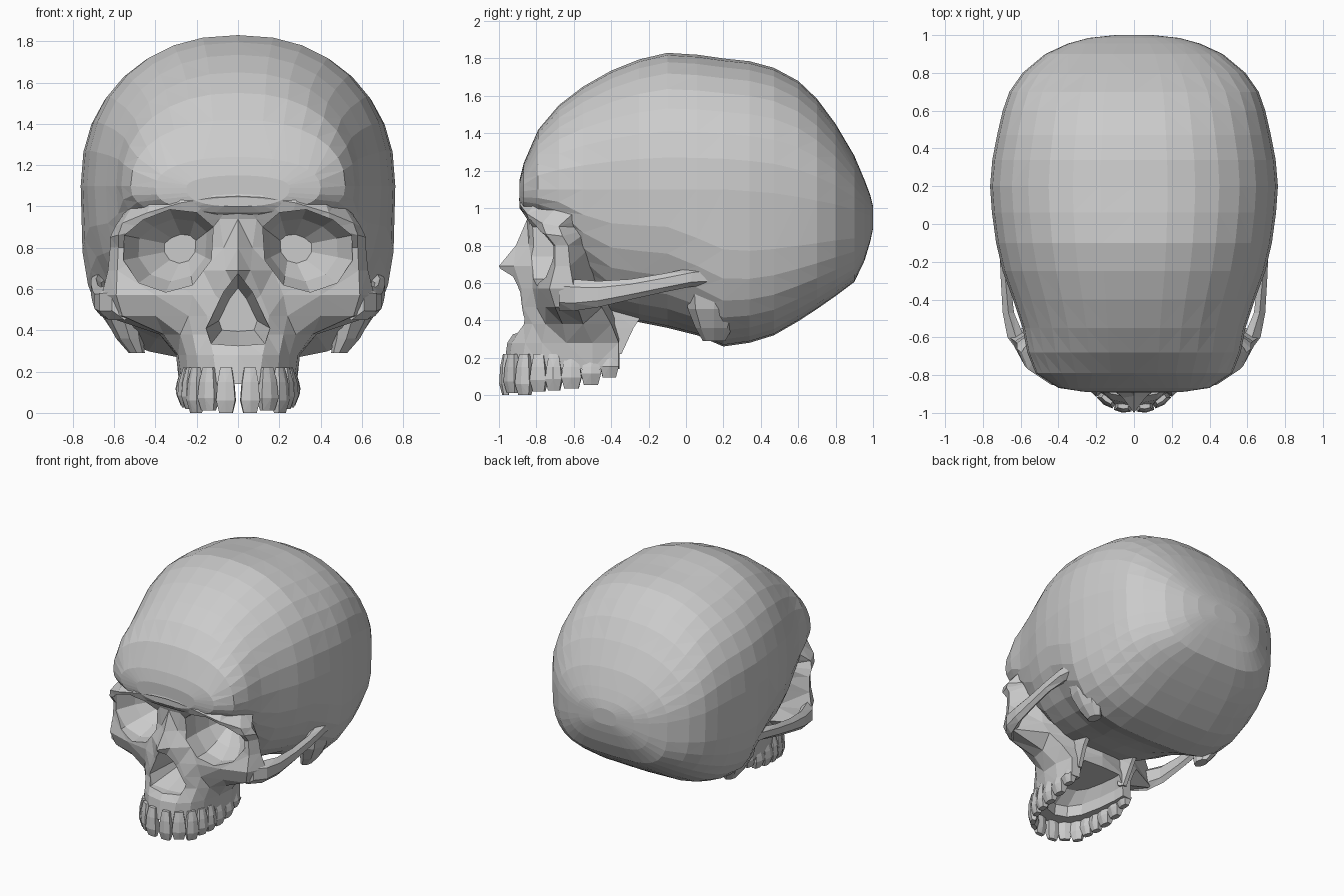
import bpy, bmesh, math
from mathutils import Vector


def loft(name, rings):
    """Closed flat-shaded solid through equal-sized rings of 3D points."""
    bm = bmesh.new()
    rows = [[bm.verts.new(p) for p in r] for r in rings]
    n = len(rows[0])
    for a, b in zip(rows, rows[1:]):
        for i in range(n):
            j = (i + 1) % n
            bm.faces.new((a[i], a[j], b[j], b[i]))
    bm.faces.new(rows[0])
    bm.faces.new(rows[-1])
    bmesh.ops.triangulate(bm, faces=bm.faces)
    bmesh.ops.recalc_face_normals(bm, faces=bm.faces)
    me = bpy.data.meshes.new(name)
    bm.to_mesh(me)
    bm.free()
    ob = bpy.data.objects.new(name, me)
    bpy.context.collection.objects.link(ob)
    return ob


def both(half):
    """Mirror a half outline (front centre to back centre) into a ring."""
    return half + [(-p[0],) + tuple(p[1:]) for p in reversed(half[1:-1])]


def boolean(ob, tool, op):
    m = ob.modifiers.new(op, 'BOOLEAN')
    m.operation, m.object, m.solver = op, tool, 'EXACT'
    bpy.context.view_layer.objects.active = ob
    bpy.ops.object.modifier_apply(modifier=m.name)
    bpy.data.objects.remove(tool)


# Cranium: cross-sections along y (y, half width, mid z, top z, bottom z)
sections = [
    (-.89, .25, 1.09, 1.15, 1.00), (-.868, .40, 1.09, 1.24, .97),
    (-.79, .52, 1.10, 1.42, .93), (-.68, .565, 1.10, 1.55, .85),
    (-.55, .59, 1.10, 1.65, .60), (-.40, .64, 1.10, 1.735, .43),
    (-.25, .695, 1.10, 1.795, .39), (-.10, .73, 1.10, 1.83, .36),
    (.06, .752, 1.10, 1.82, .32), (.20, .762, 1.10, 1.80, .26),
    (.34, .75, 1.09, 1.785, .28), (.47, .725, 1.08, 1.75, .32),
    (.60, .695, 1.06, 1.68, .395), (.70, .66, 1.04, 1.585, .46),
    (.80, .59, 1.02, 1.45, .53), (.90, .47, .99, 1.28, .605),
    (.955, .35, .97, 1.15, .72), (.985, .24, .96, 1.07, .82),
    (1.0, .10, .95, 1.01, .89)]
rings = []
for y, w, zm, zt, zb in sections:
    low = 2.5 + min(max(y + .1, 0) * 3, 1.0)      # squarer under the back
    ring = []
    for k in range(32):
        a = 2 * math.pi * k / 32
        c, s = math.cos(a), math.sin(a)
        e = 2 / (2.25 if s > 0 else low)
        ring.append((w * math.copysign(abs(c) ** e, c), y,
                     zm + ((zt - zm) if s > 0 else (zb - zm)) * abs(s) ** e))
    rings.append(ring)
skull = loft("skull", rings)

# Face: horizontal slices, each z then centre y, then (x, y) pairs to the side
slices = [
    (1.20, -.85, .12, -.85, .28, -.82, .40, -.75, .49, -.66, .52, -.55, .42, -.45),
    (1.05, -.893, .12, -.893, .28, -.887, .44, -.85, .56, -.77, .595, -.68, .47, -.50),
    (.94, -.85, .09, -.835, .25, -.855, .44, -.83, .58, -.75, .62, -.66, .45, -.50),
    (.80, -.91, .07, -.84, .20, -.78, .40, -.76, .58, -.70, .62, -.63, .44, -.50),
    (.69, -1.0, .06, -.92, .17, -.82, .38, -.78, .585, -.70, .63, -.62, .43, -.50),
    (.57, -.93, .11, -.88, .22, -.82, .40, -.79, .59, -.73, .66, -.60, .42, -.50),
    (.47, -.91, .15, -.87, .24, -.80, .40, -.75, .56, -.70, .65, -.58, .40, -.45),
    (.38, -.89, .14, -.87, .22, -.82, .28, -.75, .36, -.66, .38, -.55, .33, -.40),
    (.28, -.955, .12, -.93, .20, -.86, .25, -.77, .29, -.64, .30, -.50, .27, -.36),
    (.14, -.975, .10, -.955, .19, -.88, .24, -.77, .27, -.64, .285, -.50, .27, -.36)]
rings = []
for s in slices:
    z = s[0]
    half = [(0, s[1], z)]
    for i in range(2, 14, 2):                     # brow droops to the sides
        droop = max(z - .8, 0) * .6 * (s[i] / .6) ** 2
        half.append((s[i], s[i + 1], z - droop))
    rings.append(both(half + [(0, -.345, z)]))
boolean(skull, loft("face", rings), 'UNION')

# Eye sockets: rim outline shrinking towards the back
rim = [(.12, .90), (.20, .97), (.33, .985), (.46, .935), (.55, .86),
       (.555, .74), (.48, .63), (.35, .585), (.22, .62), (.13, .74)]
for side in (1, -1):
    rings = [[(side * (.25 + (x - .25) * f), y, .80 + (z - .80) * f) for x, z in rim]
             for y, f in ((-1.05, 1), (-.70, 1), (-.58, .76), (-.47, .35))]
    boolean(skull, loft("socket_cutter", rings), 'DIFFERENCE')

# Nasal opening: pear outline narrowing inwards
pear = [(0, .675), (.07, .585), (.125, .47), (.155, .41), (.13, .335), (0, .325)]
rings = [both([(x * f, y, .5 + (z - .5) * f) for x, z in pear])
         for y, f in ((-1.1, 1), (-.86, 1), (-.64, .6))]
boolean(skull, loft("nose_cutter", rings), 'DIFFERENCE')

# Palate: arch hollow, open at the back
arch = [(0, -.88), (.09, -.85), (.15, -.76), (.185, -.6), (.2, -.45), (.2, -.2), (0, -.2)]
rings = [both([(x * f, -.2 + (y + .2) * f, z) for x, y in arch])
         for z, f in ((.08, 1), (.22, .97), (.295, .8))]
boolean(skull, loft("palate_cutter", rings), 'DIFFERENCE')

# Teeth: (x, y, half width, half depth, tip z) from middle to back
teeth = [(.058, -.965, .046, .034, .0), (.142, -.928, .05, .034, .012),
         (.203, -.862, .046, .038, .0), (.232, -.785, .044, .044, .02),
         (.247, -.705, .044, .047, .025), (.254, -.612, .054, .047, .035),
         (.256, -.508, .054, .047, .055), (.252, -.41, .05, .044, .095)]
for side in (1, -1):
    for i, (x, y, w, d, tip) in enumerate(teeth):
        a, b = teeth[max(i - 1, 0)], teeth[min(i + 1, 7)]
        t = Vector((b[0] - a[0], b[1] - a[1])).normalized()
        if i == 0:
            t = Vector((1, .1)).normalized()
        nrm = Vector((-t.y, t.x))
        rings = []
        for z, fw, fd in ((.22, .6, .4), (.15, .85, .85), (tip + .06, 1, 1), (tip, .7, .5)):
            rings.append([(side * (x + t.x * u * w * fw + nrm.x * v * d * fd),
                           y + t.y * u * w * fw + nrm.y * v * d * fd, z)
                          for u, v in ((-1, -.7), (0, -1), (1, -.7), (1, .7), (0, 1), (-1, .7))])
        loft("tooth", rings)

# Paired side parts
bar = [(.55, -.68, .54, .09, .06), (.625, -.60, .535, .085, .045), (.665, -.47, .54, .07, .03),
       (.68, -.30, .565, .055, .025), (.688, -.12, .60, .05, .025), (.67, .03, .63, .05, .04),
       (.63, .16, .64, .06, .06)]
for side in (1, -1):
    # cheek arch from the cheekbone back to the ear
    loft("cheek_arch", [[(side * (x + u * w), y, z + v * h)
                         for u, v in ((-1, -.6), (0, -1), (1, -.5), (1, .5), (0, 1), (-1, .6))]
                        for x, y, z, h, w in bar])
    # mastoid behind the ear
    loft("mastoid", [[(side * (x + r * .65 * math.cos(k * math.pi / 4)),
                       y + r * math.sin(k * math.pi / 4), z) for k in range(8)]
                     for x, y, z, r in ((.57, .16, .64, .17), (.555, .15, .46, .14),
                                        (.525, .15, .36, .10), (.49, .15, .29, .06))])
    # thin plate behind the upper jaw
    loft("pterygoid_plate", [[(side * (x - .02), y0, z), (side * (x + .02), y0, z),
                              (side * (x + .03), y1, z), (side * x, y1, z)]
                             for z, x, y0, y1 in ((.48, .2, -.42, -.2), (.36, .2, -.40, -.28),
                                                  (.22, .19, -.38, -.345))])
